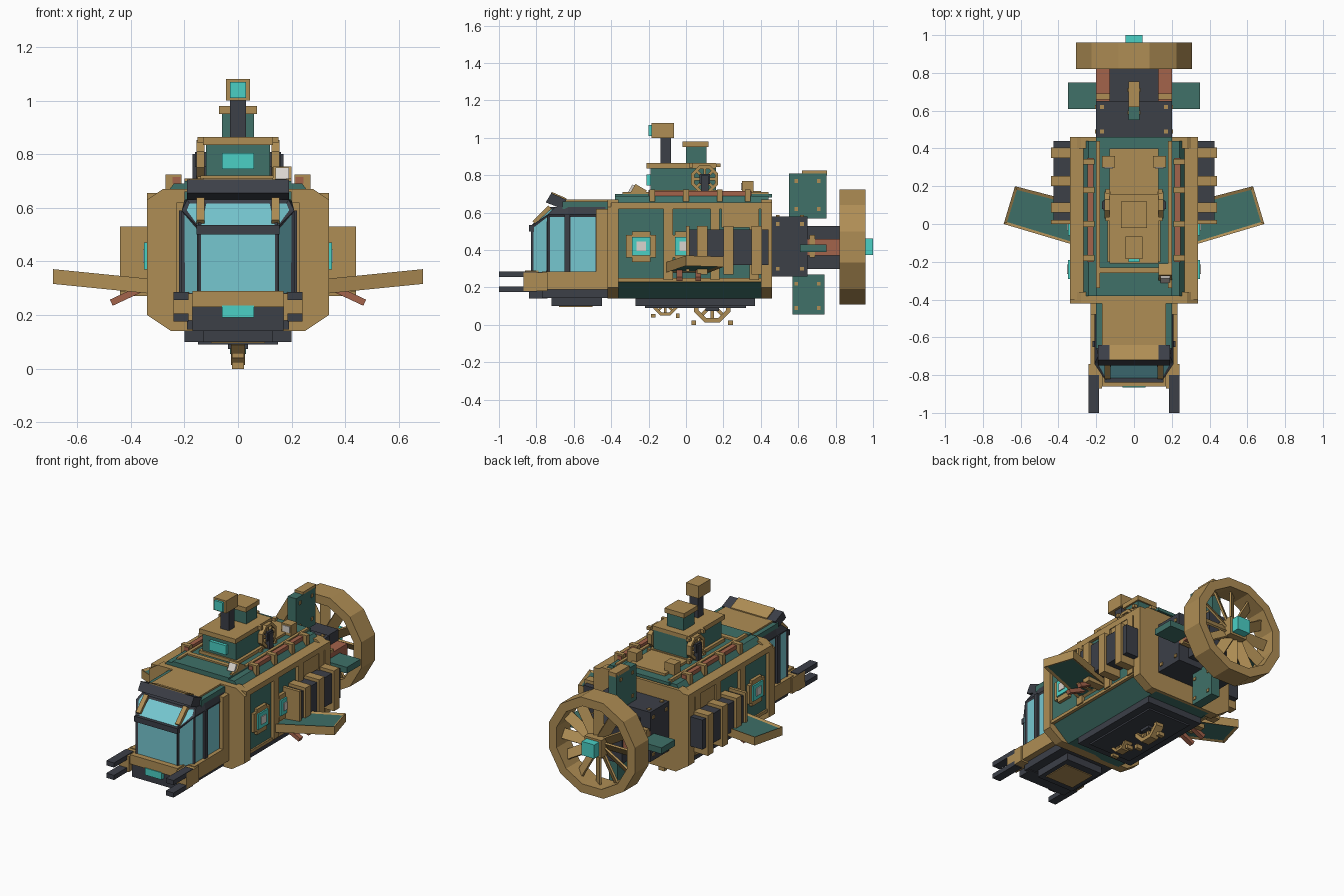
import bpy, bmesh
from math import radians, sin, cos, pi
from mathutils import Matrix, Vector

old = bpy.data.objects.get("Cube")
if old:
    bpy.data.objects.remove(old)


def material(name, *rgb):
    m = bpy.data.materials.new(name)
    m.use_nodes = True
    m.diffuse_color = (*rgb, 1)
    m.node_tree.nodes["Principled BSDF"].inputs["Base Color"].default_value = (*rgb, 1)
    return m


bronze = material("bronze", .43, .27, .09)
teal = material("teal", .05, .165, .14)
dark = material("dark steel", .045, .05, .064)
cyan = material("cyan glow", .07, .63, .56)
glass = material("glass", .18, .57, .63)
copper = material("copper", .37, .125, .07)
white = material("pale lens", .7, .66, .62)


# All part sizes below are given in hundredths of a unit
def finish(name, bm, *mats, matrix=None):
    bmesh.ops.recalc_face_normals(bm, faces=bm.faces)
    mesh = bpy.data.meshes.new(name)
    bm.to_mesh(mesh)
    bm.free()
    for m in mats:
        mesh.materials.append(m)
    ob = bpy.data.objects.new(name, mesh)
    bpy.context.collection.objects.link(ob)
    if matrix:
        ob.matrix_world = matrix
    return ob


def span(v):
    return v if isinstance(v, tuple) else (-v, v)


def box(name, mat, x, y, z, pair=False, tilt=0, axis="X", matrix=None):
    """Box from spans; pair adds its mirror image across x."""
    spans = [span(v) for v in (x, y, z)]
    if pair:
        box("left_" + name, mat, x, y, z, tilt=tilt, axis=axis)
        flipped = tilt if axis == "X" else -tilt
        return box("right_" + name, mat, (-x[1], -x[0]), y, z, tilt=flipped, axis=axis)
    bm = bmesh.new()
    size = [(b - a) / 100 for a, b in spans]
    bmesh.ops.create_cube(bm, size=1, matrix=Matrix.Diagonal((*size, 1)))
    centre = Vector([(a + b) / 200 for a, b in spans])
    local = Matrix.Translation(centre) @ Matrix.Rotation(radians(tilt), 4, axis)
    return finish(name, bm, mat, matrix=(matrix or Matrix()) @ local)


def loft(name, loops, *mats, paint=None):
    """Skin between matching closed loops, with both ends capped."""
    bm = bmesh.new()
    rows = [[bm.verts.new(Vector(p) / 100) for p in loop] for loop in loops]
    for low, high in zip(rows, rows[1:]):
        for i in range(len(low)):
            j = (i + 1) % len(low)
            bm.faces.new((low[i], low[j], high[j], high[i]))
    bm.faces.new(rows[0])
    bm.faces.new(rows[-1])
    bmesh.ops.recalc_face_normals(bm, faces=bm.faces)
    if paint:
        paint(bm)
    return finish(name, bm, *mats)


def prism(name, mat, pts, axis, ends):
    place = {"x": lambda p, t: (t, *p), "y": lambda p, t: (p[0], t, p[1])}[axis]
    return loft(name, [[place(p, t) for p in pts] for t in span(ends)], mat)


def mirrored(pts):
    return pts + [(-p[0], *p[1:]) for p in reversed(pts)]


def ring(name, mat, sides, outer, inner, depth, matrix):
    """Flat sided ring around the local z axis."""
    bm = bmesh.new()
    rows = []
    for r, h in ((outer, -depth), (outer, depth), (inner, depth), (inner, -depth)):
        angles = [2 * pi * (i + .5) / sides for i in range(sides)]
        rows.append([bm.verts.new(Vector((r * cos(a), r * sin(a), h)) / 100) for a in angles])
    for k in range(4):
        a, b = rows[k], rows[(k + 1) % 4]
        for i in range(sides):
            j = (i + 1) % sides
            bm.faces.new((a[i], a[j], b[j], b[i]))
    return finish(name, bm, mat, matrix=matrix)


def wheel(name, x, y, z, r, half):
    """Toothed wheel turning about x."""
    centre = Matrix.Translation(Vector((x, y, z)) / 100)
    ring(name + "_rim", bronze, 8, r, r * .76, half, centre @ Matrix.Rotation(pi / 2, 4, "Y"))
    box(name + "_hub", dark, half * 1.4, r * .35, r * .35, matrix=centre)
    for i in range(4):
        turn = centre @ Matrix.Rotation(pi * i / 4, 4, "X")
        box(name + "_spoke", bronze, half * .5, r * .85, r * .09, matrix=turn)
        diagonal = centre @ Matrix.Rotation(pi * (i + .5) / 2, 4, "X")
        box(name + "_tooth", bronze, half * .8, (r * 1.2, r * 1.45), 1.2, tilt=45, matrix=diagonal)


# Main hull with end frames
hull = mirrored([(20, 14), (32, 24), (32, 62), (27, 65), (24, 69)])
frame = mirrored([(20, 14), (25, 14), (34, 20), (34, 63), (28, 67), (20, 67)])
prism("hull", teal, hull, "y", (-38, 44))
prism("front_frame", bronze, frame, "y", (-42, -36))
prism("rear_frame", bronze, frame, "y", (40, 46))
box("keel_plate", dark, 20, (-27, 37), (10, 15))
box("keel_inner_plate", dark, 15, (-22, 32), (9, 10))
box("roof_rail", bronze, (26, 34), (-40, 46), (62, 65.5), pair=True)
box("lower_rail", bronze, (31, 33), (-36, 40), (23, 25), pair=True)
for y in (-9, 16, 37):
    box("hull_rib", bronze, (31, 34), (y - 3, y + 2), (24, 62), pair=True)
box("side_panel", bronze, (31, 33.5), (19, 38), (52, 62), pair=True)
for y in (-24, -1):
    box("porthole_frame", bronze, (31, 34), (y - 8, y + 8), (36, 48), pair=True)
    box("porthole_cross", bronze, (31, 34), (y - 5, y + 5), (33.5, 50), pair=True)
    box("porthole_light", cyan, (33, 35), (y - 5, y + 5), (37, 47), pair=True)
    box("porthole_lens", white, (34, 35.5), (y - 2.5, y + 2.5), (39.5, 44.5), pair=True)

# Roof deck, pipes and fittings
box("roof_deck", teal, 20, (-38, 46), (68, 70))
box("deck_trim", bronze, (18, 20), (-34, 44), (69, 71), pair=True)
box("deck_front_trim", bronze, 19, (-26, -23), (69, 71))
box("rear_deck", bronze, 13, (10, 40), (69, 71.5))
box("copper_pipe", copper, (21.5, 24.5), (-20, 35), (69, 71.5), pair=True)
for y in (-18, 0, 18, 33):
    box("pipe_clamp", bronze, (21, 27), (y - 1.5, y + 1.5), (66, 72.5), pair=True)
box("rear_lamp", bronze, (10, 17), (30, 36), (70, 77), pair=True)
box("rear_lamp_lens", white, (11, 16), (29.5, 30), (72, 76), pair=True)
box("searchlight", bronze, (13, 20), (-29, -22), (68, 74), tilt=-30)
box("searchlight_lens", white, (14, 19), (-30, -28.5), (70, 75), tilt=-30)

# Turret and mast
box("turret", teal, 12, (-19, 16), (69, 84))
box("turret_cap", bronze, 13, (-21, 16), (83.5, 86.5))
box("turret_base", bronze, 14, (-20, 17), (69, 72))
box("turret_window", cyan, 6, (-21, -19), (74.5, 80.5))
box("upper_turret", teal, 6, (0, 11), (86, 96))
box("upper_turret_cap", bronze, 7, (-2, 12), (95, 98))
box("mast", dark, 3, (-13.5, -8), (86, 101))
box("mast_lamp", bronze, 4.5, (-18.5, -6.5), (100, 108))
box("mast_lamp_lens", cyan, 3, (-20, -18), (101, 107))
for side in (-1, 1):
    wheel("deck_wheel", side * 14, 10, 78, 7.8, 1.5)
    box("wheel_axle", dark, tuple(sorted((side * 11, side * 17))), (8, 12), (70, 80))
wheel("large_keel_wheel", 0, 14, 11, 10.5, 2.7)
wheel("small_keel_wheel", 0, -11, 11.5, 7, 2.7)


# Cockpit cabin with inset panes
def add_panes(bm):
    chosen = []
    for f in bm.faces:
        c = f.calc_center_median()
        front = f.normal.y < -.2
        side = abs(f.normal.x) > .9 and -.74 < c.y < -.47 and c.z < .5
        if (front or side) and abs(f.normal.z) < .95:
            chosen.append(f)
    bmesh.ops.inset_individual(bm, faces=chosen, thickness=.018, depth=-.006)
    for f in chosen:
        f.material_index = 1


plan = [(21, -43), (21, -47), (21, -63), (21, -74), (15, -83)]
crown = [(20, -43), (20, -47), (20, -63), (19, -70), (13, -73)]
loops = [mirrored([(x, y, 27) for x, y in plan]),
         mirrored([(x, y, 53 if y < -80 else 59) for x, y in plan]),
         mirrored([(x, y, 63) for x, y in crown])]
loft("cabin", loops, dark, glass, paint=add_panes)
box("cabin_pillar", bronze, (19, 23), (-48, -42), (19, 62), pair=True)
box("window_post", dark, (20, 22), (-65, -62), (28, 59), pair=True)
box("brow_bar", dark, 15.5, (-84, -81), (50, 53.5))
box("windshield_bar", bronze, (12.5, 15.5), (-83, -71), (57.5, 60), pair=True, tilt=45)
box("cabin_roof", teal, 20, (-66, -42), (62, 66))
box("cabin_roof_panel", bronze, 17, (-66, -42), (65, 67))
prism("visor", dark, [(-75, 65.5), (-72, 70.5), (-64, 67), (-66, 62)], "x", 19)
prism("visor_panel", bronze, [(-72, 70.5), (-72, 71.2), (-64, 67.7), (-64, 66.5)], "x", 13)

# Cabin base, bumper and prongs
box("cabin_base", bronze, 23, (-77, -42), (19, 28.5))
box("bumper", bronze, 17, (-86, -76), (23, 29))
box("bumper_corner", bronze, (17, 24), (-87, -74), (18, 28), pair=True)
box("chin", dark, 17, (-84, -74), (14, 23.5))
box("chin_light", cyan, 6, (-86.5, -83), (19, 23.5))
box("cabin_floor", dark, 19, (-77, -42), (14.5, 19.5))
box("skid_plate", dark, 13, (-72, -45), (10, 15))
box("skid_panel", bronze, 10, (-68, -50), (9.5, 10))
for z in (17.5, 25.5):
    box("front_prong", dark, (18.5, 24), (-100, -80), (z, z + 3), pair=True)

# Side engine pods
box("pod", dark, (32, 42.5), (1, 44), (32, 51), pair=True)
box("pod_front_plate", bronze, (32, 44), (0, 2), (28.5, 53), pair=True)
for y in (6, 20, 35):
    box("pod_strap", bronze, (32, 44), (y, y + 5.5), (27, 53), pair=True)


# Side wings with recessed panels
def inset_panels(bm):
    caps = [f for f in bm.faces if abs(f.normal.z) > .8]
    bmesh.ops.inset_individual(bm, faces=caps, thickness=.022, depth=-.008)
    for f in caps:
        f.material_index = 1


for side, label in ((1, "left"), (-1, "right")):
    corners = [(32, -11), (69, 0), (63, 20), (32, 12)]
    layers = [[(side * x, y, z + (x - 33) * .1) for x, y in corners] for z in (28, 33.5)]
    loft(label + "_wing", layers, bronze, teal, paint=inset_panels)
for y in (-5, 5):
    box("wing_strut", copper, (33, 48), (y, y + 3), (26.5, 29), pair=True, tilt=25, axis="Y")

# Tail boom and fins
box("tail_box", dark, 20, (45, 65), (26, 58))
box("tail_neck", dark, 13, (64, 84), (30, 53))
box("tail_band", bronze, 20, (66, 69), (36, 48))
box("tail_beam", copper, (13, 20), (64, 83), (37, 46), pair=True)
box("upper_fin", teal, 3, (55, 75), (57, 81))
box("upper_fin_cap", bronze, 3, (62, 75.5), (80, 82.5))
box("lower_fin", teal, 3, (57, 74), (5.5, 27))
box("side_fin", teal, (18, 35), (61, 75), (39, 43), pair=True)
for y in (59, 71):
    for z in (9, 22, 62, 77):
        box("fin_bolt", bronze, 3.5, (y - 1, y + 1), (z - 1, z + 1))
for y in (49, 62):
    for x in (-17, 17):
        box("tail_bolt", bronze, (x - 1, x + 1), (y - 1, y + 1), (57, 58.7))
    for z in (30, 54):
        box("tail_side_bolt", bronze, 20.7, (y - 1, y + 1), (z - 1, z + 1))

# Ducted propeller
axle = Matrix.Translation((0, .89, .417))
ring("propeller_duct", bronze, 12, 31.8, 26, 7, axle @ Matrix.Rotation(pi / 2, 4, "X"))
for i in range(12):
    turn = axle @ Matrix.Rotation(pi * i / 6, 4, "Y")
    box("propeller_blade", bronze, 3.2, .6, (4, 27), tilt=35, axis="Z", matrix=turn)
box("propeller_hub", bronze, 6, (82, 95), (36, 47.5))
box("propeller_light", cyan, 4.5, (94, 100), (37.3, 46.2))
